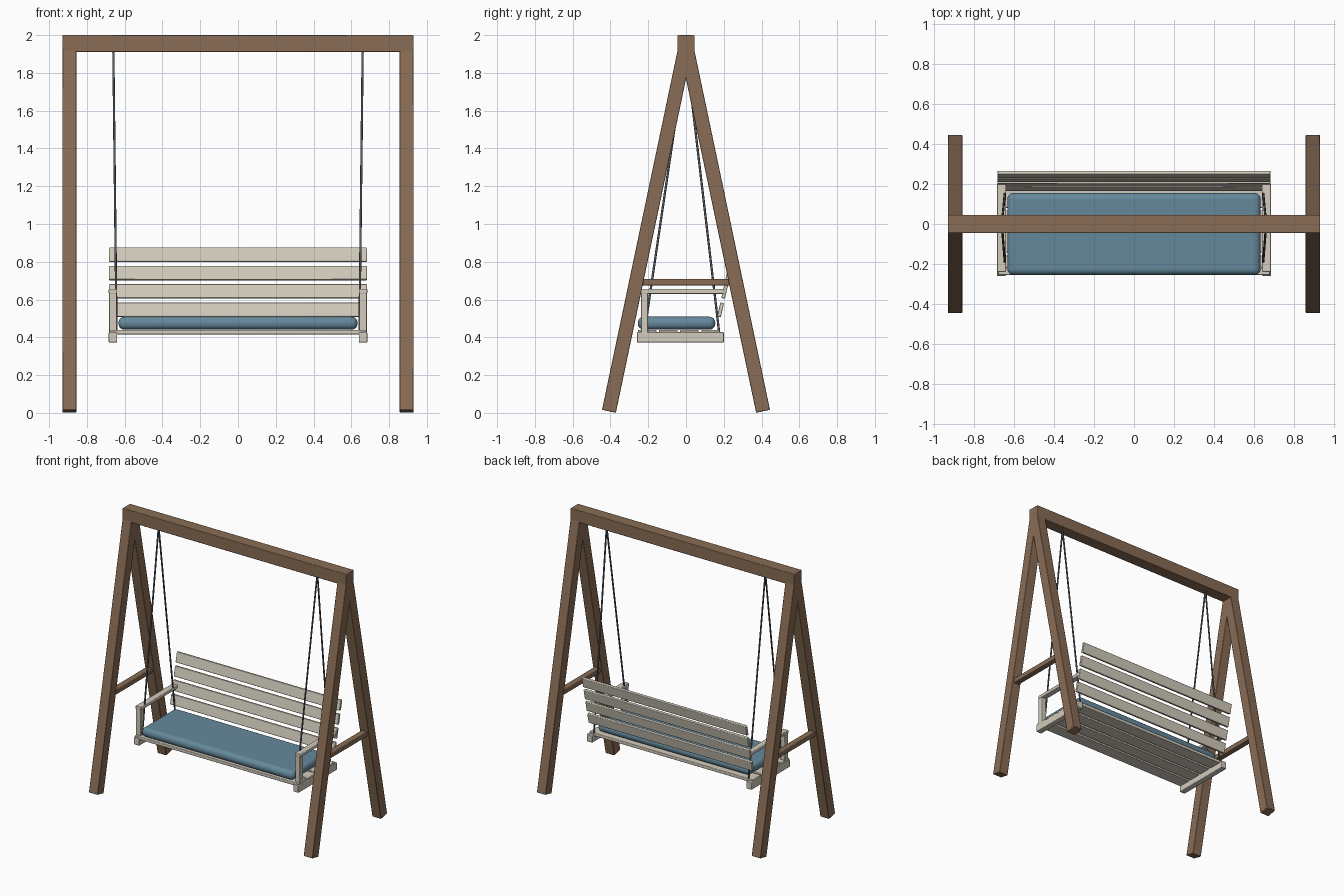
import bpy, math
from mathutils import Vector

if "Cube" in bpy.data.objects:
    bpy.data.objects.remove(bpy.data.objects["Cube"])


def material(name, rgb):
    m = bpy.data.materials.new(name)
    m.diffuse_color = (*rgb, 1)
    m.use_nodes = True
    m.node_tree.nodes["Principled BSDF"].inputs["Base Color"].default_value = m.diffuse_color
    return m


WOOD = material("brown_wood", (0.25, 0.15, 0.09))
PAINT = material("pale_paint", (0.65, 0.60, 0.51))
CLOTH = material("blue_cloth", (0.13, 0.25, 0.33))
METAL = material("dark_metal", (0.10, 0.11, 0.12))


def box(name, center, size, mat, tilt=0.0, bevel=0.004, segments=2):
    """Bevelled box, tilted about x."""
    bpy.ops.mesh.primitive_cube_add(size=1, location=center)
    o = bpy.context.object
    o.name = name
    o.scale = size
    bpy.ops.object.transform_apply(location=False, rotation=False, scale=True)
    o.rotation_euler.x = tilt
    b = o.modifiers.new("bevel", "BEVEL")
    b.width, b.segments = bevel, segments
    bpy.ops.object.shade_smooth_by_angle(angle=math.radians(35))
    o.data.materials.append(mat)
    return o


def rod(name, a, b, radius, mat):
    a, b = Vector(a), Vector(b)
    d = b - a
    bpy.ops.mesh.primitive_cylinder_add(vertices=10, radius=radius, depth=d.length,
                                        location=(a + b) / 2,
                                        rotation=d.to_track_quat('Z', 'Y').to_euler())
    o = bpy.context.object
    o.name = name
    bpy.ops.object.shade_smooth_by_angle(angle=math.radians(40))
    o.data.materials.append(mat)


# A-frame: top beam, splayed legs, side braces
box("top_beam", (0, 0, 1.955), (1.86, 0.09, 0.09), WOOD)
foot, head = Vector((0.408, 0.0085)), Vector((0.004, 1.93))
run = head - foot
mid = (head + foot) / 2
lean = math.atan2(-run.x, run.y)
for sx in (-1, 1):
    for sy in (-1, 1):
        box("frame_leg", (sx * 0.893, sy * mid.x, mid.y),
            (0.074, 0.075, run.length), WOOD, tilt=sy * lean)
    box("side_brace", (sx * 0.893, 0, 0.692), (0.045, 0.49, 0.036), WOOD)

# Bench ends: rail, arm post, armrest, hanging rods
for sx in (-1, 1):
    x = sx * 0.662
    box("seat_rail", (x, -0.03, 0.4), (0.045, 0.46, 0.055), PAINT)
    box("arm_post", (x, -0.22, 0.535), (0.04, 0.038, 0.24), PAINT)
    box("armrest", (x, -0.02, 0.643), (0.045, 0.44, 0.025), PAINT)
    rod("front_hanger", (sx * 0.66, 0, 1.92), (sx * 0.643, -0.22, 0.43), 0.006, METAL)
    rod("back_hanger", (sx * 0.66, 0, 1.92), (sx * 0.643, 0.175, 0.43), 0.006, METAL)

# Seat slats
for i in range(4):
    box("seat_slat", (0, -0.206 + i * 0.112, 0.428), (1.36, 0.098, 0.024), PAINT)

# Reclined back slats
for i in range(4):
    box("back_slat", (0, 0.183 + i * 0.0217, 0.546 + i * 0.0972),
        (1.365, 0.02, 0.076), PAINT, tilt=-0.22)

# Seat cushion
box("cushion", (0, -0.05, 0.475), (1.265, 0.41, 0.068), CLOTH, bevel=0.031, segments=5)
